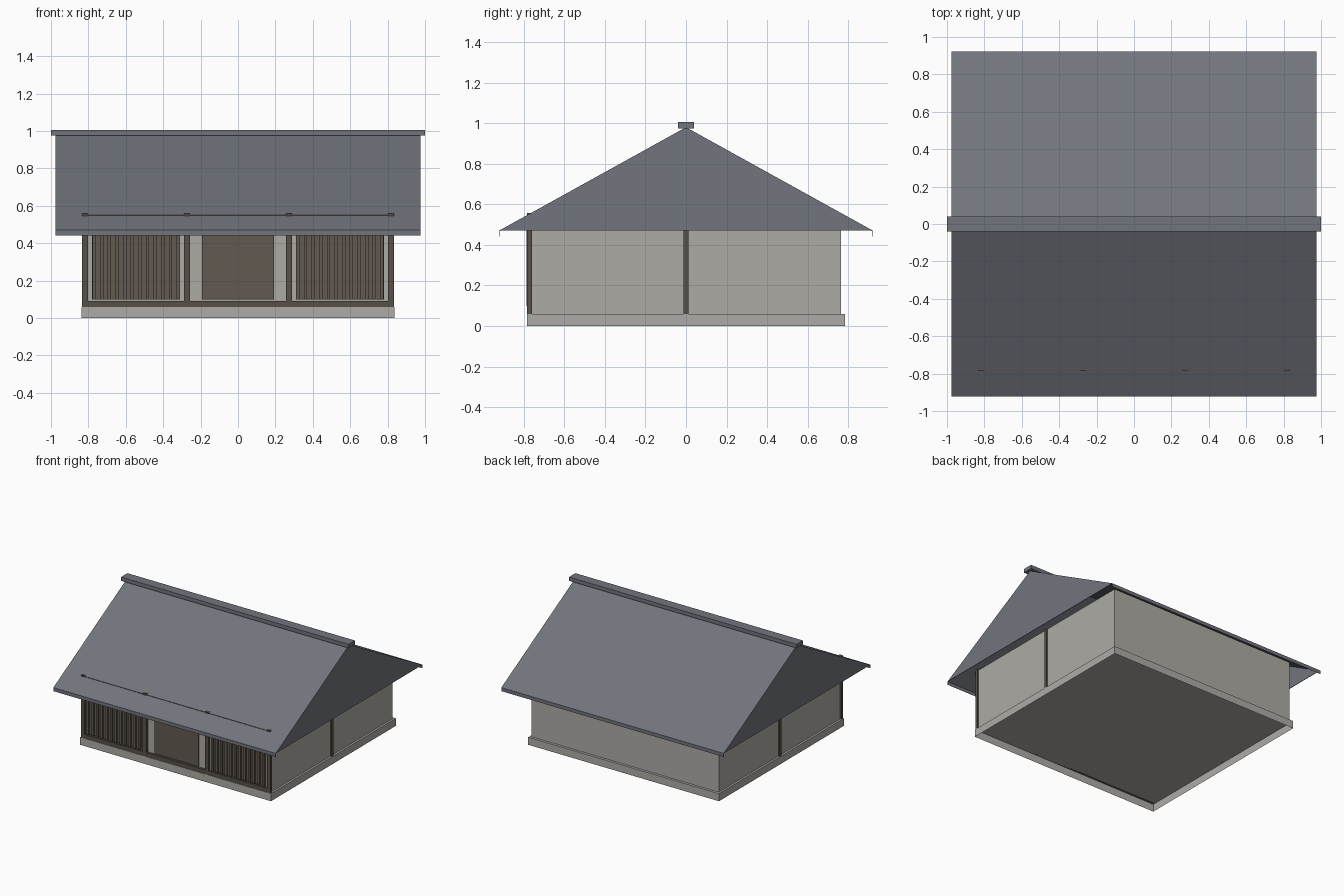
import bpy

default = bpy.data.objects.get("Cube")
if default:
    bpy.data.objects.remove(default, do_unlink=True)


def material(name, rgb):
    mat = bpy.data.materials.new(name)
    mat.use_nodes = True
    colour = (*rgb, 1)
    mat.diffuse_color = colour
    mat.node_tree.nodes["Principled BSDF"].inputs["Base Color"].default_value = colour
    return mat


PLASTER = material("pale plaster", (0.42, 0.41, 0.375))
STONE = material("grey stone", (0.42, 0.41, 0.38))
TILE = material("slate roof", (0.166, 0.176, 0.204))
TIMBER = material("dark timber", (0.098, 0.08, 0.062))
WOOD = material("brown wood", (0.122, 0.102, 0.08))


def mesh_object(name, verts, faces, mat):
    mesh = bpy.data.meshes.new(name)
    mesh.from_pydata(verts, [], faces)
    mesh.materials.append(mat)
    obj = bpy.data.objects.new(name, mesh)
    bpy.context.collection.objects.link(obj)
    return obj


def extrude_x(name, profile, x0, x1, mat, open_side=None):
    """Sweep a (y, z) profile, counter-clockwise seen from +x, along x."""
    n = len(profile)
    verts = [(x, y, z) for x in (x0, x1) for y, z in profile]
    faces = [tuple(reversed(range(n))), tuple(range(n, 2 * n))]
    faces += [(i, (i + 1) % n, (i + 1) % n + n, i + n) for i in range(n) if i != open_side]
    return mesh_object(name, verts, faces, mat)


def box(name, x, y, z, mat, open_side=None):
    profile = [(y[0], z[0]), (y[1], z[0]), (y[1], z[1]), (y[0], z[1])]
    return extrude_x(name, profile, x[0], x[1], mat, open_side)


# Base, a shell left open underneath, and walls
WALL_TOP = 0.55
box("stone_base", (-0.838, 0.838), (-0.783, 0.783), (0, 0.06), STONE, open_side=0)
box("walls", (-0.822, 0.822), (-0.763, 0.763), (0.06, WALL_TOP), PLASTER)

# Timber frame on the front
for i, x in enumerate((-0.817, -0.273, 0.273, 0.817)):
    box(f"front_post_{i + 1}", (x - 0.016, x + 0.016), (-0.783, -0.76), (0.06, 0.558), TIMBER)
box("front_sill", (-0.82, 0.82), (-0.78, -0.76), (0.06, 0.092), TIMBER)
box("front_top_beam", (-0.82, 0.82), (-0.78, -0.76), (0.51, 0.551), TIMBER)

# Middle post on each side wall
for side, x in (("right", -0.822), ("left", 0.822)):
    box(f"{side}_side_post", (x - 0.01, x + 0.01), (-0.013, 0.013), (0.06, WALL_TOP), TIMBER)

# Door and the two slatted windows
box("front_door", (-0.193, 0.193), (-0.774, -0.76), (0.1, 0.5), WOOD)
SLATS = 12
for side, centre in (("right", -0.545), ("left", 0.545)):
    box(f"{side}_window_back", (centre - 0.235, centre + 0.235), (-0.774, -0.76), (0.1, 0.5), WOOD)
    pitch = (0.47 - 0.02) / (SLATS - 1)
    for i in range(SLATS):
        x = centre - 0.225 + i * pitch
        box(f"{side}_window_slat_{i + 1}", (x - 0.009, x + 0.009), (-0.786, -0.772), (0.1, 0.5), WOOD)

# Hollow gabled roof: two slopes, two gable ends and thin eave boards
EAVE_Y, EAVE_Z, APEX, ROOF_X, SKIN = 0.922, 0.47, 0.98, 0.977, 0.004
for name, s in (("front", -1), ("back", 1)):
    slope = [(s * EAVE_Y, EAVE_Z), (0, APEX), (0, APEX - SKIN), (s * EAVE_Y, EAVE_Z - SKIN)]
    if s < 0:
        slope.reverse()
    extrude_x(f"{name}_roof_slope", slope, -ROOF_X, ROOF_X, TILE)
    edge = sorted((s * EAVE_Y, s * (EAVE_Y - 0.002)))
    box(f"{name}_eave_board", (-ROOF_X, ROOF_X), edge, (0.442, EAVE_Z), TILE)

gable = [(-EAVE_Y, EAVE_Z), (EAVE_Y, EAVE_Z), (0, APEX)]
extrude_x("right_gable", gable, -ROOF_X, -ROOF_X + SKIN, TILE)
extrude_x("left_gable", gable, ROOF_X - SKIN, ROOF_X, TILE)

# Ridge cap
box("ridge_cap", (-1, 1), (-0.04, 0.04), (0.975, 1.005), TILE)
